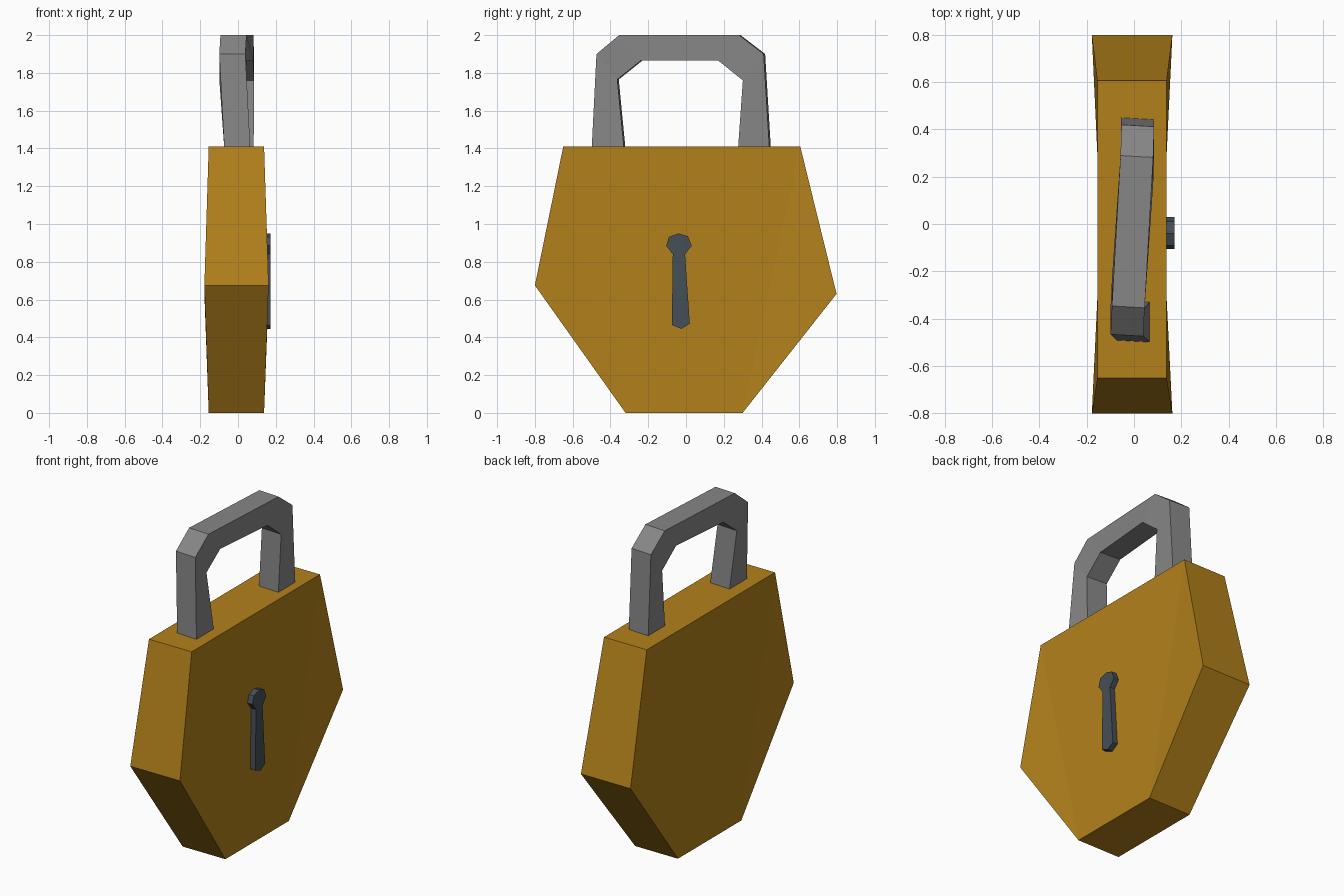
import bpy, bmesh

if "Cube" in bpy.data.objects:
    bpy.data.objects.remove(bpy.data.objects["Cube"])


def material(name, rgb):
    m = bpy.data.materials.new(name)
    m.diffuse_color = (*rgb, 1)
    m.use_nodes = True
    m.node_tree.nodes["Principled BSDF"].inputs["Base Color"].default_value = m.diffuse_color
    return m


def make(name, rings, caps, mat, bridge_closed=False):
    """Join successive rings of points with quads, then add the cap faces."""
    bm = bmesh.new()
    vs = [[bm.verts.new(p) for p in ring] for ring in rings]
    for a, b in zip(vs, vs[1:]):
        n = len(a)
        for i in range(n):
            j = (i + 1) % n
            bm.faces.new((a[i], a[j], b[j], b[i]))
    for ring in (vs[0], vs[-1]):
        for cap in caps:
            bm.faces.new([ring[i] for i in cap])
    bmesh.ops.recalc_face_normals(bm, faces=bm.faces)
    me = bpy.data.meshes.new(name)
    bm.to_mesh(me)
    bm.free()
    me.materials.append(mat)
    ob = bpy.data.objects.new(name, me)
    bpy.context.collection.objects.link(ob)
    return ob


gold = material("gold", (0.45, 0.22, 0.011))
steel = material("steel", (0.24, 0.24, 0.24))
dark = material("dark", (0.06, 0.08, 0.095))

# Lock body: six-sided plate, slightly thicker at the two side points
outline = [(-0.65, 1.41), (0.605, 1.41), (0.797, 0.63),
           (0.30, 0), (-0.32, 0), (-0.8, 0.675)]
back_x = [-0.155, -0.155, -0.178, -0.155, -0.155, -0.178]
front_x = [0.138, 0.138, 0.162, 0.138, 0.138, 0.162]
make("lock_body",
     [[(x, y, z) for x, (y, z) in zip(xs, outline)] for xs in (back_x, front_x)],
     [(0, 1, 3, 4), (1, 2, 3), (4, 5, 0)], gold)

# Shackle: rectangular section swept along an arch, twisted a little
# each station: outer (y, z), inner (y, z), centre x
stations = [((-0.495, 1.405), (-0.325, 1.405), -0.004),
            ((-0.47, 1.90), (-0.36, 1.765), -0.03),
            ((-0.35, 2.0), (-0.235, 1.865), -0.024),
            ((0.285, 2.0), (0.175, 1.865), 0.012),
            ((0.415, 1.90), (0.305, 1.76), 0.016),
            ((0.445, 1.405), (0.28, 1.405), 0.014)]
w, skew = 0.069, 0.004
make("shackle",
     [[(c - w, o[0] + skew, o[1]), (c + w, o[0] - skew, o[1]),
       (c + w, i[0] - skew, i[1]), (c - w, i[0] + skew, i[1])]
      for o, i, c in stations],
     [(0, 1, 2, 3)], steel)

# Keyhole: raised plate on the +x side
key = [(-0.07, 0.84), (-0.105, 0.885), (-0.09, 0.932), (-0.04, 0.95),
       (0.01, 0.935), (0.03, 0.885), (-0.005, 0.84),
       (0.02, 0.472), (-0.025, 0.445), (-0.075, 0.465)]
make("keyhole",
     [[(x, y, z) for y, z in key] for x in (0.13, 0.172)],
     [(0, 1, 2, 3, 4, 5, 6), (0, 6, 7, 8, 9)], dark)
